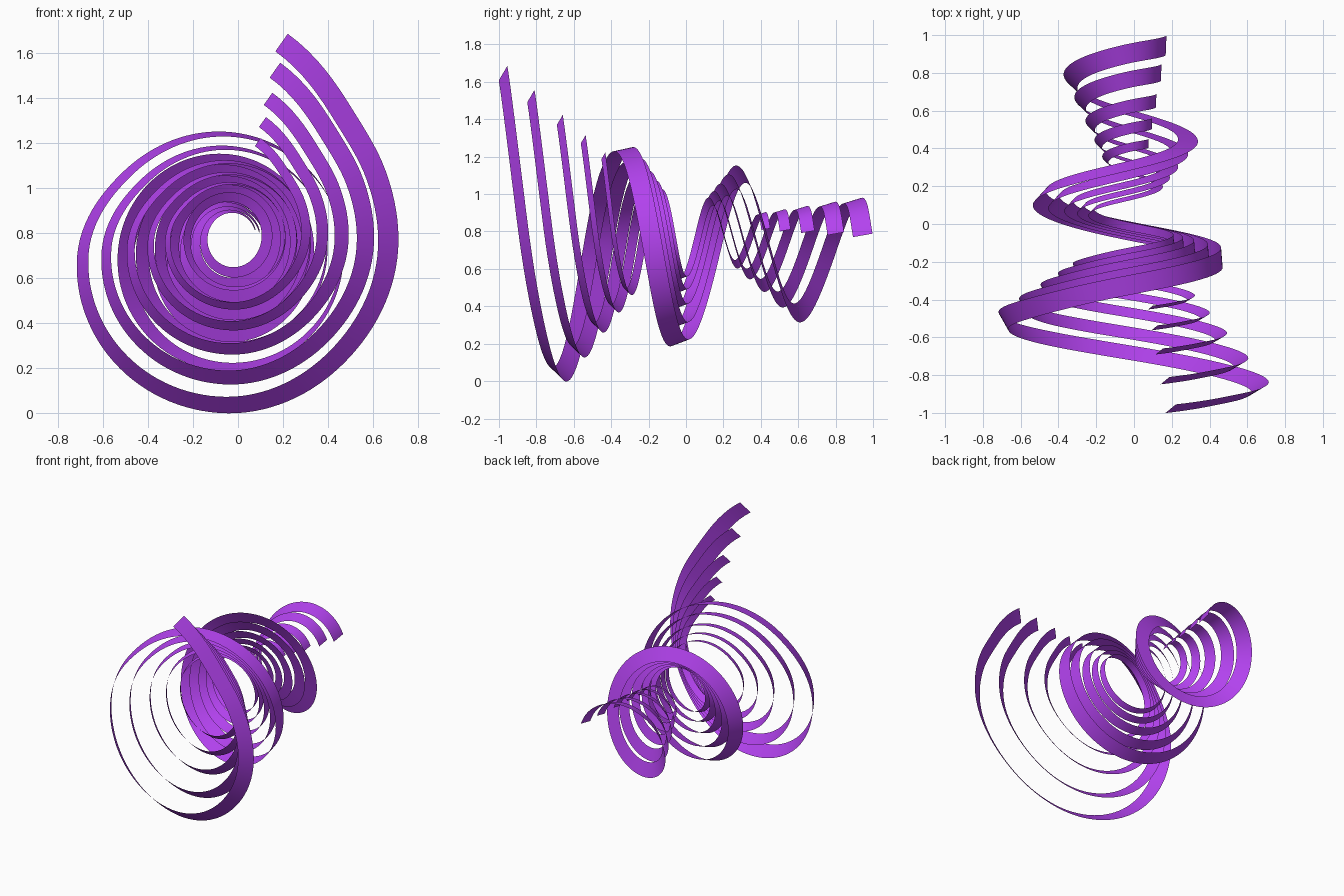
import bpy, math
from mathutils import Vector

if "Cube" in bpy.data.objects:
    bpy.data.objects.remove(bpy.data.objects["Cube"])

# spiral centreline keys: clockwise angle seen from the front, radius, depth (y)
KEYS = [(-75, .98, -.978), (-50, .82, -.935), (-29, .765, -.903), (0, .725, -.855),
        (40, .675, -.775), (90, .665, -.675), (180, .63, -.505), (220, .565, -.43), (270, .54, -.33),
        (360, .525, -.175), (450, .495, -.03), (540, .44, .145), (630, .405, .30),
        (720, .345, .45), (810, .335, .60), (900, .275, .765), (990, .265, .895), (1061, .243, .945)]
AXIS_X, AXIS_Z = -.06, .70
CENTRE = Vector((0, 0, .84))
SCALES = [1, .848, .69, .562, .452]
WIDTH = .106


def slope(i, k):
    a, b = KEYS[max(i - 1, 0)], KEYS[min(i + 1, len(KEYS) - 1)]
    return (b[k] - a[k]) / (b[0] - a[0])


def key_value(angle, k):
    i = 0
    while i < len(KEYS) - 2 and angle > KEYS[i + 1][0]:
        i += 1
    a, b = KEYS[i], KEYS[i + 1]
    h = b[0] - a[0]
    t = (angle - a[0]) / h
    return ((2*t**3 - 3*t*t + 1) * a[k] + (t**3 - 2*t*t + t) * h * slope(i, k)
            + (3*t*t - 2*t**3) * b[k] + (t**3 - t*t) * h * slope(i + 1, k))


def centre_point(angle):
    r, y = key_value(angle, 1), key_value(angle, 2)
    a = math.radians(angle)
    return Vector((AXIS_X + r * math.cos(a), y, AXIS_Z - r * math.sin(a)))


# ribbon edges: the width direction is carried along the path without twisting
N = 360
path = [centre_point(KEYS[0][0] + (KEYS[-1][0] - KEYS[0][0]) * i / N) for i in range(N + 1)]
side = Vector((.06, .045, .07))
edges = []
prev = None
for i, p in enumerate(path):
    tan = (path[min(i + 1, N)] - path[max(i - 1, 0)]).normalized()
    if prev is not None:
        side = prev.rotation_difference(tan) @ side
    side = (side - tan * side.dot(tan)).normalized()
    edges += [p - side * WIDTH / 2, p + side * WIDTH / 2]
    prev = tan
faces = [(2*i, 2*i + 1, 2*i + 3, 2*i + 2) for i in range(N)]

purple = bpy.data.materials.new("purple")
purple.diffuse_color = (.45, .055, .86, 1)
purple.use_nodes = True
purple.node_tree.nodes["Principled BSDF"].inputs["Base Color"].default_value = purple.diffuse_color

# five nested ribbons, scaled about the common centre
for n, s in enumerate(SCALES):
    mesh = bpy.data.meshes.new(f"spiral_ribbon_{n + 1}")
    mesh.from_pydata([CENTRE + (v - CENTRE) * s for v in edges], [], faces)
    mesh.materials.append(purple)
    mesh.shade_smooth()
    ob = bpy.data.objects.new(f"spiral_ribbon_{n + 1}", mesh)
    bpy.context.collection.objects.link(ob)
